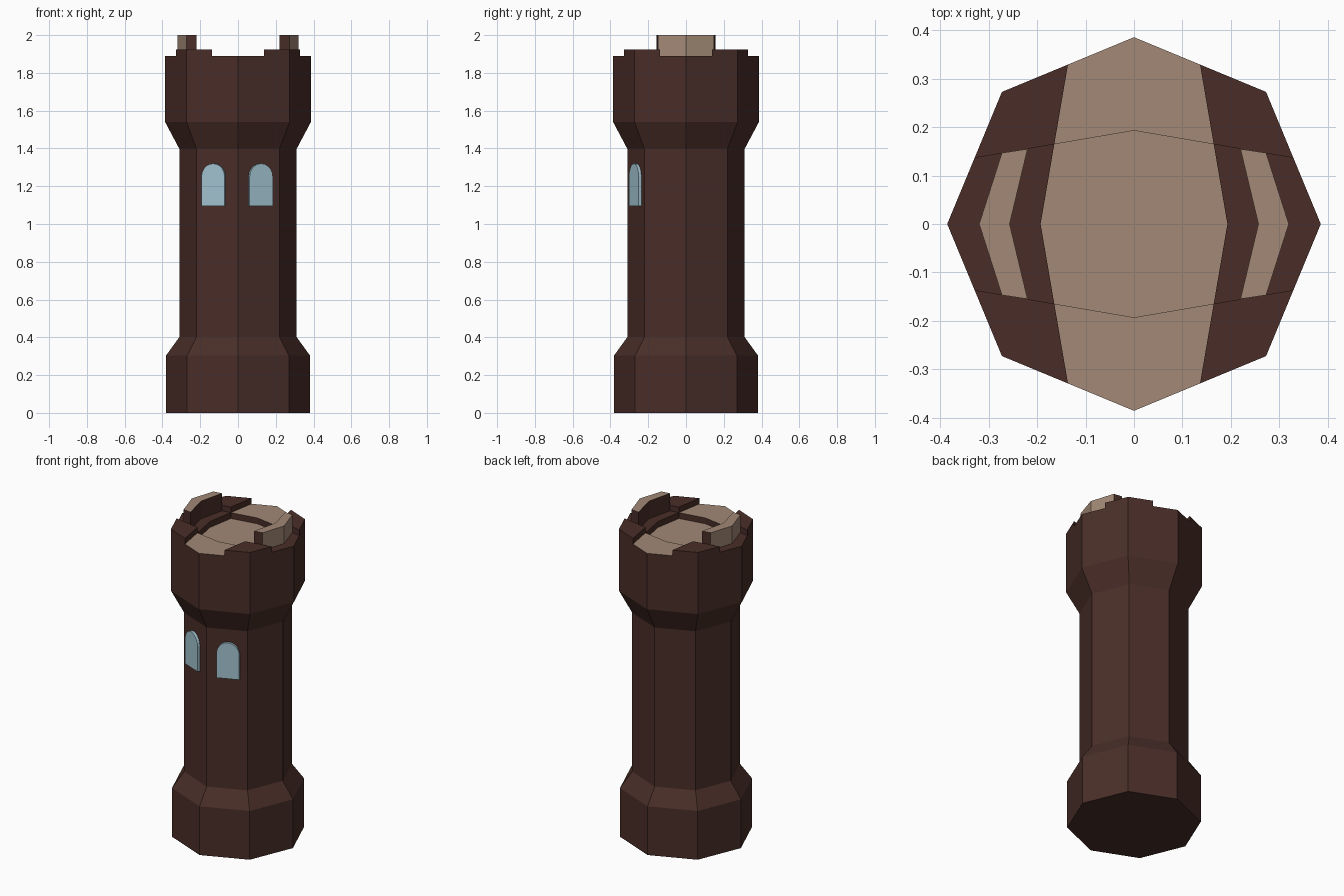
import bpy, bmesh
from math import sin, cos, pi
from mathutils import Vector

if "Cube" in bpy.data.objects:
    bpy.data.objects.remove(bpy.data.objects["Cube"])


def material(name, rgb):
    m = bpy.data.materials.new(name)
    m.diffuse_color = (*rgb, 1)
    m.use_nodes = True
    m.node_tree.nodes["Principled BSDF"].inputs["Base Color"].default_value = m.diffuse_color
    return m


BROWN = material("brown_stone", (0.067, 0.027, 0.021))
TAN = material("tan_stone", (0.36, 0.25, 0.18))
GLASS = material("pale_glass", (0.36, 0.54, 0.62))


def finish(bm, name, mats):
    bmesh.ops.recalc_face_normals(bm, faces=bm.faces[:])
    mesh = bpy.data.meshes.new(name)
    bm.to_mesh(mesh)
    bm.free()
    ob = bpy.data.objects.new(name, mesh)
    bpy.context.collection.objects.link(ob)
    for m in mats:
        mesh.materials.append(m)
    return ob


def raise_face(bm, face, dz, side_mat=0):
    """Extrude one face vertically; keeps its material, walls get side_mat."""
    top_mat = face.material_index
    f = bmesh.ops.extrude_discrete_faces(bm, faces=[face])["faces"][0]
    for v in f.verts:
        v.co.z += dz
    for e in f.edges:
        for g in e.link_faces:
            g.material_index = side_mat
    f.material_index = top_mat
    return f


# Octagonal tower body from a stepped profile (radius, height)
PROFILE = [(0.38, 0), (0.38, 0.305), (0.31, 0.402), (0.31, 1.397), (0.386, 1.54), (0.386, 1.89)]
bm = bmesh.new()
rings = [[bm.verts.new((r * cos(i * pi / 4), r * sin(i * pi / 4), z)) for i in range(8)]
         for r, z in PROFILE]
bm.faces.new(rings[0])
mids = []
for k, (a, b) in enumerate(zip(rings, rings[1:])):
    for i in range(8):
        j = (i + 1) % 8
        loop = [a[i], a[j], b[j]]
        if k == len(PROFILE) - 2:  # top edges carry a midpoint
            mids.append(bm.verts.new((b[i].co + b[j].co) / 2))
            loop.append(mids[-1])
        bm.faces.new(loop + [b[i]])

# Roof cells: middle, four arms, four corners
top = rings[-1]
inner = []
for i in range(8):
    r = 0.193 if i % 2 == 0 else 0.233
    inner.append(bm.verts.new((r * cos(i * pi / 4), r * sin(i * pi / 4), 1.89)))
centre = bm.faces.new(inner)
centre.material_index = 1
corners = []
for i in range(0, 8, 2):
    arm = bm.faces.new([inner[i - 1], mids[i - 1], top[i], mids[i], inner[i + 1], inner[i]])
    arm.material_index = 1 if i in (2, 6) else 0
    corners.append(bm.faces.new([inner[i + 1], mids[i], top[i + 1], mids[i + 1]]))
for c in corners:
    raise_face(bm, c, 0.035)
raise_face(bm, centre, -0.037)
finish(bm, "tower_body", [BROWN, TAN])

# Bent merlons on the left and right arms
for name, s in (("right_merlon", 1), ("left_merlon", -1)):
    bm = bmesh.new()
    pts = [(0.257, 0), (0.22, 0.155), (0.273, 0.147), (0.32, 0), (0.273, -0.147), (0.22, -0.155)]
    low = [bm.verts.new((s * x, y, 1.89)) for x, y in pts]
    high = [bm.verts.new((s * x, y, 2.0)) for x, y in pts]
    bm.faces.new(high).material_index = 1
    for i in range(6):
        j = (i + 1) % 6
        f = bm.faces.new([low[i], low[j], high[j], high[i]])
        f.material_index = 1 if i in (2, 3) else 0
    finish(bm, name, [BROWN, TAN])

# Arched windows on the two front faces
for name, s, shift in (("right_window", 1, 0.008), ("left_window", -1, 0.018)):
    ang = -pi / 2 + s * pi / 8
    n = Vector((cos(ang), sin(ang), 0))
    t = Vector((-sin(ang), cos(ang), 0))
    base = n * (0.31 * cos(pi / 8)) + t * (s * shift)
    w = 0.066
    outline = [(-w, 1.096), (w, 1.096)]
    outline += [(w * cos(k * pi / 10), 1.252 + 0.068 * sin(k * pi / 10)) for k in range(11)]
    bm = bmesh.new()
    back, front = [[bm.verts.new(base + n * d + t * u + Vector((0, 0, z))) for u, z in outline]
                   for d in (-0.01, 0.016)]
    bm.faces.new(back)
    bm.faces.new(front)
    for i in range(len(outline)):
        j = (i + 1) % len(outline)
        bm.faces.new([back[i], back[j], front[j], front[i]])
    finish(bm, name, [GLASS])
